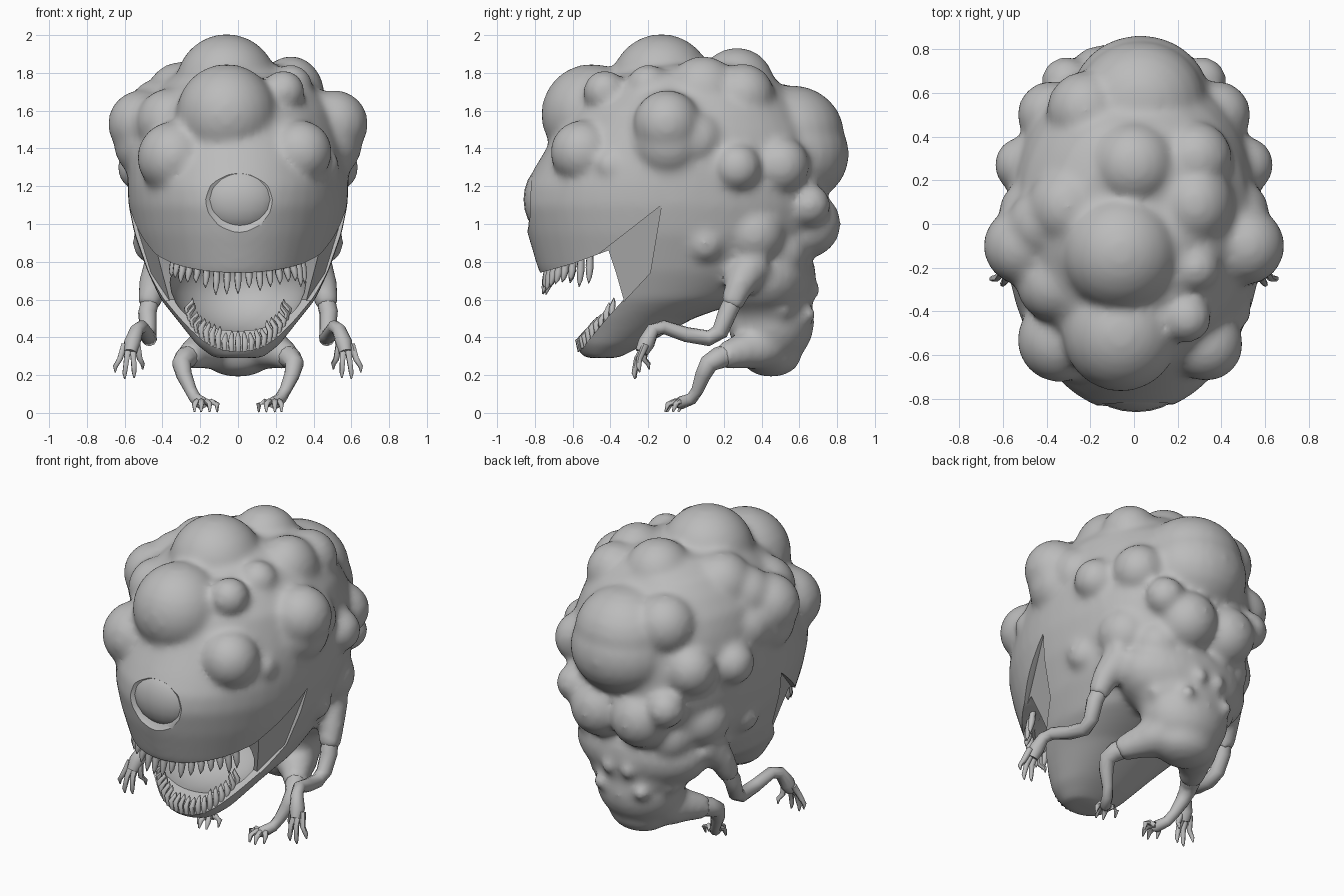
import bpy, bmesh, math, random
from mathutils import Vector, Matrix

random.seed(4)
skin = bpy.data.materials.new("grey skin")
skin.diffuse_color = (0.5, 0.5, 0.5, 1)


def make(name, bm):
    bmesh.ops.recalc_face_normals(bm, faces=bm.faces)
    me = bpy.data.meshes.new(name)
    bm.to_mesh(me)
    bm.free()
    me.materials.append(skin)
    ob = bpy.data.objects.new(name, me)
    bpy.context.collection.objects.link(ob)
    return ob


def select(ob):
    bpy.ops.object.select_all(action='DESELECT')
    ob.select_set(True)
    bpy.context.view_layer.objects.active = ob


def smooth(ob, deg=40):
    select(ob)
    bpy.ops.object.shade_smooth_by_angle(angle=math.radians(deg))


def ball(bm, c, r, seg=24):
    r = (r, r, r) if isinstance(r, (int, float)) else r
    m = Matrix.Translation(c) @ Matrix.Diagonal((*r, 1))
    bmesh.ops.create_uvsphere(bm, u_segments=seg, v_segments=seg // 2, radius=1, matrix=m)


def loft(bm, rings):
    rings = [[bm.verts.new(p) for p in ring] for ring in rings]
    n = len(rings[0])
    for a, b in zip(rings, rings[1:]):
        for i in range(n):
            bm.faces.new((a[i], a[(i + 1) % n], b[(i + 1) % n], b[i]))
    bm.faces.new(rings[0])
    bm.faces.new(rings[-1])


def tube(bm, path, n=8):
    # path holds (x, y, z, radius)
    pts = [Vector(p[:3]) for p in path]
    rings = []
    for i, p in enumerate(pts):
        t = (pts[min(i + 1, len(pts) - 1)] - pts[max(i - 1, 0)]).normalized()
        u = t.cross(Vector((1, 0.15, 0.1))).normalized()
        v = t.cross(u)
        rings.append([p + path[i][3] * (u * math.cos(k * math.tau / n) + v * math.sin(k * math.tau / n))
                      for k in range(n)])
    loft(bm, rings)


def oval(z, f, b, w, n=48):
    # elliptical in front, fuller at the back
    pts = []
    for k in range(n):
        s, c = math.sin(k * math.tau / n), math.cos(k * math.tau / n)
        if c < 0:
            s = math.copysign(abs(s) ** 0.75, s)
        pts.append((w * s, (f + b) / 2 - (b - f) / 2 * c, z))
    return pts


def cut(ob, cutter):
    cutter.hide_render = True
    mod = ob.modifiers.new("cut", 'BOOLEAN')
    mod.operation, mod.object, mod.solver = 'DIFFERENCE', cutter, 'EXACT'
    select(ob)
    bpy.ops.object.modifier_apply(modifier=mod.name)
    bpy.data.objects.remove(cutter)


# head core: rings (height, front, back, half width)
bm = bmesh.new()
core = [(0.29, -0.54, -0.36, 0.13), (0.36, -0.59, -0.22, 0.22), (0.5, -0.64, 0.04, 0.33),
        (0.6, -0.68, 0.32, 0.41), (0.75, -0.78, 0.56, 0.48), (0.95, -0.84, 0.7, 0.55),
        (1.1, -0.87, 0.74, 0.58), (1.2, -0.855, 0.74, 0.585), (1.3, -0.8, 0.73, 0.585),
        (1.4, -0.74, 0.71, 0.575), (1.5, -0.68, 0.68, 0.55), (1.6, -0.62, 0.62, 0.52),
        (1.7, -0.52, 0.54, 0.45), (1.78, -0.4, 0.46, 0.37), (1.84, -0.28, 0.34, 0.24)]
loft(bm, [oval(*ring) for ring in core])

# swollen lumps: single ones, then near-mirrored pairs
for c, r in [((-0.06, -0.13, 1.735), 0.272), ((-0.06, -0.5, 1.58), 0.268), ((0, 0.27, 1.735), 0.2),
             ((0.03, 0.57, 1.37), (0.32, 0.295, 0.27)), ((0.03, 0.56, 1.47), (0.3, 0.28, 0.265)),
             ((-0.3, 0.08, 1.67), 0.19), ((0.28, 0.09, 1.68), (0.18, 0.2, 0.21)), ((0.28, -0.2, 1.73), 0.115),
             ((0.24, -0.43, 1.7), 0.115), ((-0.34, -0.53, 1.35), 0.195), ((0.33, -0.55, 1.38), 0.17),
             ((0.46, -0.4, 1.31), 0.08), ((-0.22, 0.52, 1.56), 0.18), ((0.28, 0.3, 1.68), 0.17),
             ((-0.36, -0.27, 1.54), 0.18), ((-0.42, 0.0, 1.61), 0.16),
             # belly, tail end and neck
             ((0, 0.45, 0.48), (0.27, 0.23, 0.24)), ((0, 0.45, 0.3), (0.19, 0.16, 0.11)),
             ((0, 0.42, 0.72), (0.43, 0.27, 0.25)), ((0, 0.44, 0.6), (0.32, 0.235, 0.2))]:
    ball(bm, c, r)
for s in (-1, 1):
    for c, r in [((0.51, -0.1, 1.53), 0.18), ((0.46, -0.09, 1.43), 0.2), ((0.46, 0.05, 1.45), 0.16),
                 ((0.51, 0.27, 1.3), 0.13), ((0.38, 0.5, 1.31), 0.155), ((0.31, 0.65, 1.1), 0.115),
                 ((0.45, 0.1, 0.9), 0.11), ((0.36, 0.36, 0.95), 0.17), ((0.14, 0.64, 1.0), 0.18),
                 ((0.24, 0.5, 0.86), 0.15)]:
        ball(bm, (c[0] * s, c[1], c[2]), r)
    # little warts round the belly
    for a, z in [(0.25, 0.65), (0.55, 0.52), (1.0, 0.66), (1.3, 0.54)]:
        ball(bm, (s * 0.27 * math.sin(a), 0.455 + 0.225 * math.cos(a), z), 0.045, 12)
    # hips and shoulders
    ball(bm, (s * 0.16, 0.36, 0.34), (0.11, 0.14, 0.11))
    tube(bm, [(s * 0.12, 0.42, 0.36, 0.13), (s * 0.22, 0.27, 0.32, 0.09), (s * 0.27, 0.185, 0.295, 0.07)], 12)
    tube(bm, [(s * 0.38, 0.36, 0.8, 0.12), (s * 0.45, 0.285, 0.68, 0.08), (s * 0.475, 0.235, 0.56, 0.062)], 12)
body = make("body", bm)
select(body)
mod = body.modifiers.new("blend", 'REMESH')
mod.mode, mod.voxel_size = 'VOXEL', 0.02
bpy.ops.object.modifier_apply(modifier=mod.name)
mod = body.modifiers.new("soften", 'SMOOTH')
mod.factor, mod.iterations = 0.5, 14
bpy.ops.object.modifier_apply(modifier=mod.name)

# mouth opening, seen from the side, cut right across
gape = [(-1.0, 0.70), (-0.76, 0.745), (-0.6, 0.79), (-0.41, 0.86), (-0.37, 0.74), (-0.33, 0.6),
        (-0.42, 0.5), (-0.56, 0.33), (-0.62, 0.28), (-1.0, 0.28)]
bm = bmesh.new()
loft(bm, [[(x, y, z) for y, z in gape] for x in (-1, 1)])
cut(body, make("mouth_cutter", bm))
# throat hollow
bm = bmesh.new()
ball(bm, (0, -0.36, 0.69), (0.36, 0.38, 0.27), 32)
cut(body, make("throat_cutter", bm))
# sunken cheeks below the upper lip (x, y, z on the inner side)
cheek = [(0.57, -0.13, 1.1), (0.41, -0.47, 0.835), (0.36, -0.33, 0.59), (0.46, -0.19, 0.74)]
for s in (-1, 1):
    bm = bmesh.new()
    loft(bm, [[(s * x, y, z) for x, y, z in cheek], [(s, y, z) for x, y, z in cheek]])
    cut(body, make("cheek_cutter", bm))
# eye socket
bm = bmesh.new()
ball(bm, (0.01, -0.87, 1.13), (0.22, 0.08, 0.19), 16)
cut(body, make("socket_cutter", bm))
smooth(body, 45)

# single eye
bm = bmesh.new()
ball(bm, (0.01, -0.745, 1.13), (0.205, 0.115, 0.176), 20)
smooth(make("eye", bm))

# teeth: curved cones along each jaw
for name, count, up in (("upper_teeth", 17, -1), ("lower_teeth", 21, 1)):
    bm = bmesh.new()
    for i in range(count):
        a = math.radians(-75 + 150 * i / (count - 1))
        s, c = math.sin(a), math.cos(a)
        if up < 0:
            x, y, z, h = 0.345 * s, -0.43 - 0.3 * c, 0.765 + 0.08 * (1 - c), random.uniform(0.09, 0.15)
        else:
            x, y, z, h = 0.27 * s, -0.33 - 0.23 * c, 0.345 + 0.23 * (1 - c), random.uniform(0.07, 0.1)
        r = 0.021 if up < 0 else 0.017
        lean = 0.02 * up
        tube(bm, [(x, y, z - 0.02 * up, r * 0.8), (x + s * 0.01, y - 0.01 * c, z + up * h * 0.4, r),
                  (x - s * lean, y + c * lean, z + up * h * 0.75, r * 0.7),
                  (x - s * lean, y + c * lean * 1.5, z + up * h, 0.002)], 6)
    smooth(make(name, bm), 60)

# arms and legs with fingers and toes
for s, side in ((-1, "left"), (1, "right")):
    def mirrored(path):
        return [(s * x, y, z, r) for x, y, z, r in path]
    bm = bmesh.new()
    tube(bm, mirrored([(0.45, 0.28, 0.66, 0.05), (0.48, 0.22, 0.53, 0.05),
                       (0.475, 0.18, 0.43, 0.045), (0.47, 0.12, 0.395, 0.042), (0.485, 0, 0.415, 0.04),
                       (0.51, -0.12, 0.455, 0.036), (0.535, -0.175, 0.44, 0.036),
                       (0.56, -0.21, 0.37, 0.045), (0.57, -0.235, 0.32, 0.035)]), 10)
    for k, (tx, ty, tz) in enumerate([(0.505, -0.2, 0.23), (0.55, -0.27, 0.185),
                                     (0.6, -0.275, 0.18), (0.65, -0.25, 0.215)]):
        bx = 0.535 + 0.022 * k
        tube(bm, mirrored([(bx, -0.215, 0.36, 0.02), ((bx + tx) / 2, (ty - 0.225) / 2 - 0.01, 0.285, 0.016),
                           (tx, ty, tz + 0.03, 0.013), (tx, ty + 0.005, tz, 0.004)]), 6)
    smooth(make(side + "_arm", bm), 60)

    bm = bmesh.new()
    tube(bm, mirrored([(0.2, 0.3, 0.33, 0.06), (0.28, 0.17, 0.29, 0.058),
                       (0.3, 0.12, 0.26, 0.05), (0.285, 0.09, 0.2, 0.042), (0.25, 0.06, 0.12, 0.032),
                       (0.225, 0.03, 0.075, 0.032), (0.19, -0.03, 0.052, 0.034),
                       (0.18, -0.05, 0.045, 0.02)]), 10)
    for k, (tx, ty) in enumerate([(0.11, -0.04), (0.15, -0.1), (0.195, -0.11), (0.23, -0.07)]):
        bx = 0.165 + 0.014 * k
        tube(bm, mirrored([(bx, -0.01, 0.045, 0.018), ((bx + tx) / 2, (ty - 0.01) / 2, 0.06, 0.017),
                           (tx, ty + 0.015, 0.045, 0.015), (tx, ty, 0.005, 0.005)]), 6)
    smooth(make(side + "_leg", bm), 60)
